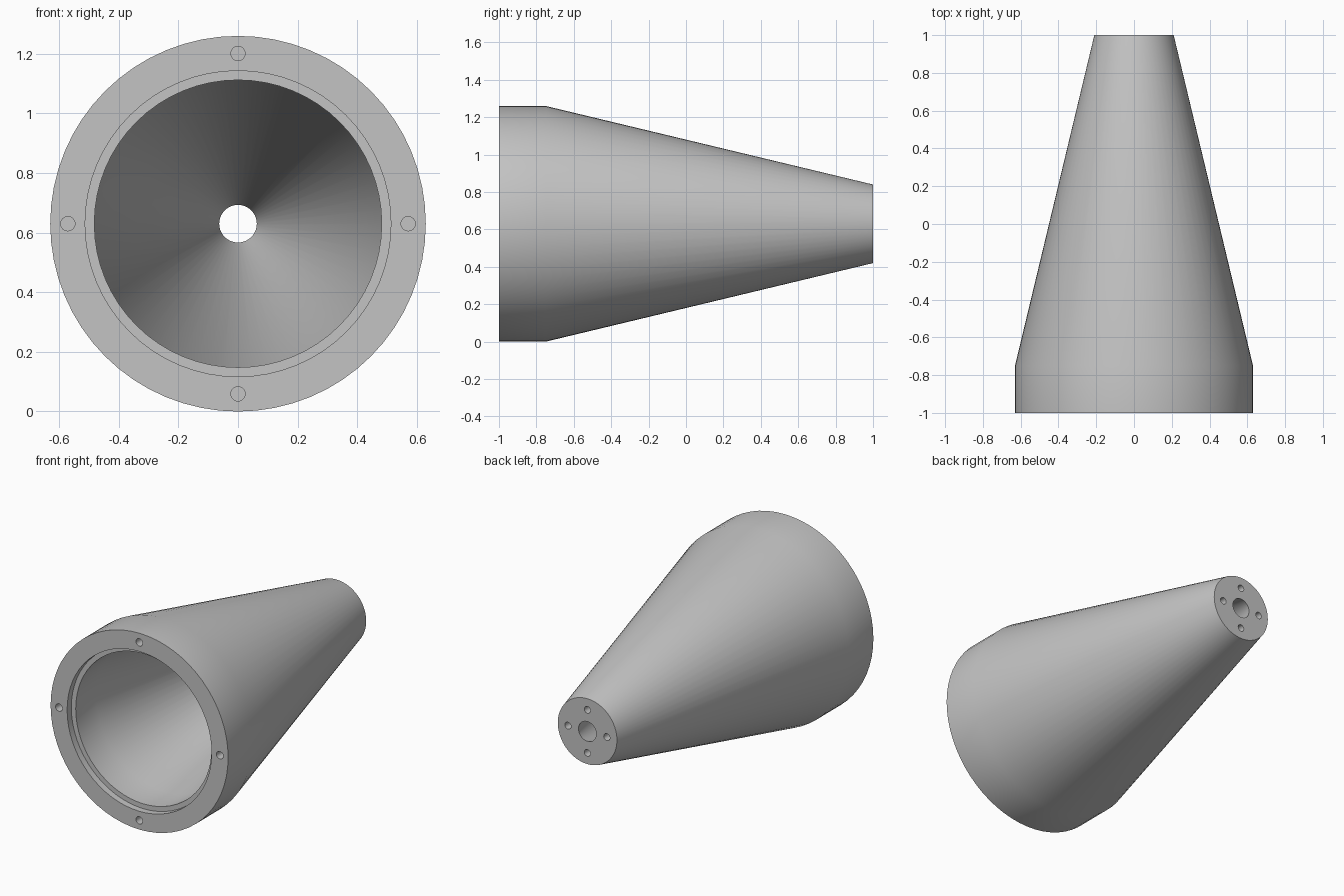
import bpy, bmesh, math
from mathutils import Matrix, Vector

cube = bpy.data.objects.get("Cube")
if cube:
    bpy.data.objects.remove(cube, do_unlink=True)

RADIUS = 0.63
SEGMENTS = 64
AXIS = Vector((0, 0, RADIUS))

grey = bpy.data.materials.new("light_grey")
grey.use_nodes = True
colour = (0.55, 0.55, 0.55, 1)
grey.diffuse_color = colour
grey.node_tree.nodes["Principled BSDF"].inputs["Base Color"].default_value = colour


def make_object(name, bm):
    bmesh.ops.recalc_face_normals(bm, faces=bm.faces)
    mesh = bpy.data.meshes.new(name)
    bm.to_mesh(mesh)
    bm.free()
    mesh.materials.append(grey)
    obj = bpy.data.objects.new(name, mesh)
    bpy.context.collection.objects.link(obj)
    return obj


# Hollow tapered shell: closed wall section (radius, y) turned about the y axis
section = [(RADIUS, -1), (RADIUS, -0.75), (0.21, 1), (0.063, 1),
           (0.482, -0.75), (0.482, -0.957), (0.513, -0.957), (0.513, -1)]
bm = bmesh.new()
rings = []
for i in range(SEGMENTS):
    a = math.tau * i / SEGMENTS
    rings.append([bm.verts.new(AXIS + Vector((r * math.cos(a), y, r * math.sin(a))))
                  for r, y in section])
for i, ring in enumerate(rings):
    following = rings[(i + 1) % SEGMENTS]
    for j in range(len(section)):
        k = (j + 1) % len(section)
        bm.faces.new((ring[j], ring[k], following[k], following[j]))
shell = make_object("tapered_housing", bm)

# Blind screw holes: four around each end
bm = bmesh.new()
for end, pitch, radius in ((-1, 0.571, 0.024), (1, 0.138, 0.022)):
    for i in range(4):
        a = math.tau * i / 4
        place = AXIS + Vector((pitch * math.cos(a), end, pitch * math.sin(a)))
        bmesh.ops.create_cone(
            bm, cap_ends=True, segments=24, radius1=radius, radius2=radius, depth=0.2,
            matrix=Matrix.Translation(place) @ Matrix.Rotation(math.pi / 2, 4, "X"))
cutter = make_object("screw_hole_cutter", bm)
cutter.hide_render = True

drill = shell.modifiers.new("screw_holes", "BOOLEAN")
drill.operation = "DIFFERENCE"
drill.solver = "EXACT"
drill.object = cutter

bpy.ops.object.select_all(action="DESELECT")
bpy.context.view_layer.objects.active = shell
shell.select_set(True)
bpy.ops.object.modifier_apply(modifier=drill.name)
bpy.data.objects.remove(cutter, do_unlink=True)

# Smooth walls with crisp rims
bpy.ops.object.shade_smooth_by_angle(angle=math.radians(30))
